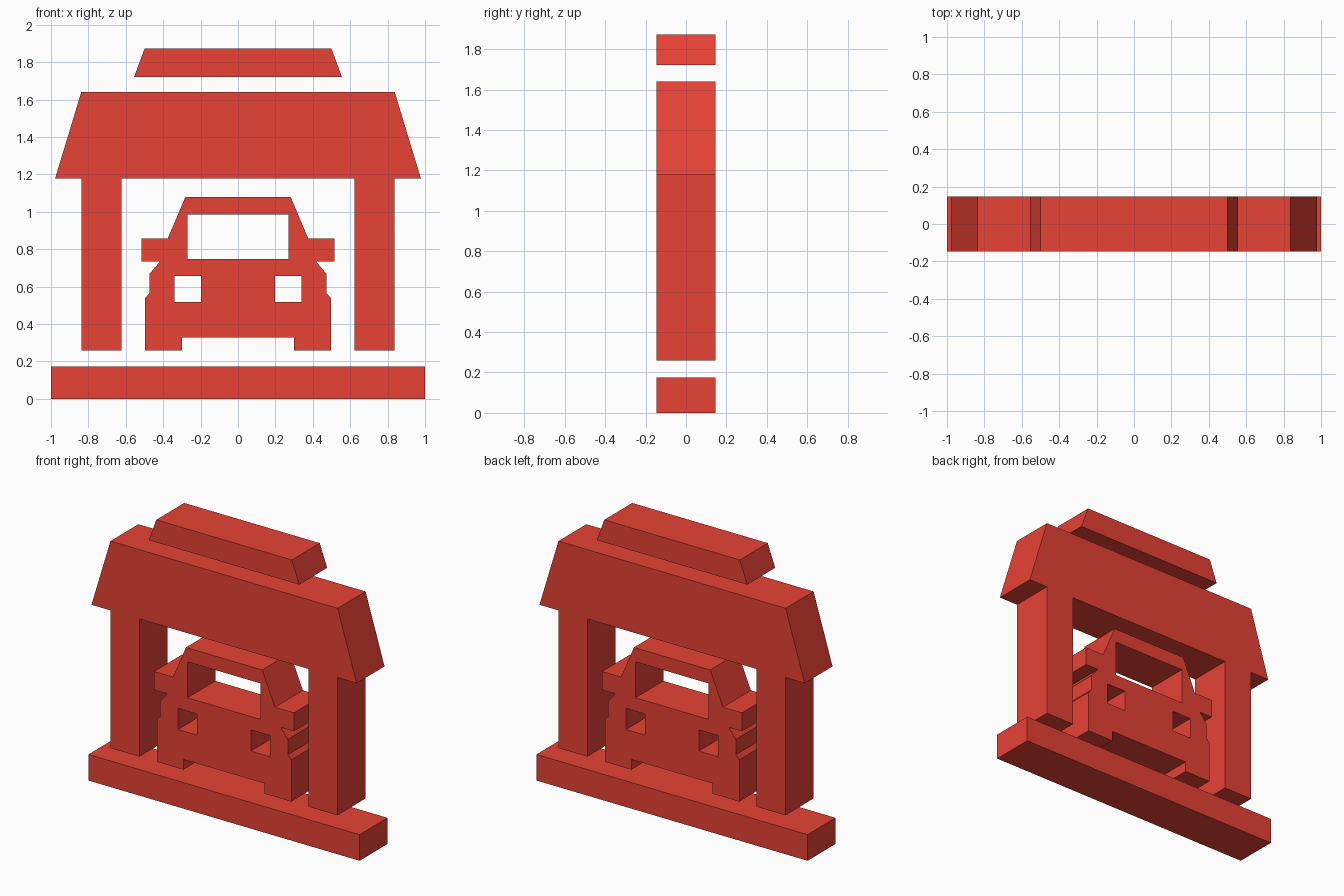
import bpy, math

if "Cube" in bpy.data.objects:
    bpy.data.objects.remove(bpy.data.objects["Cube"])

DEPTH = 0.147  # half thickness of every slab

red = bpy.data.materials.new("red")
red.diffuse_color = (0.823, 0.056, 0.036, 1.0)
red.use_nodes = True
red.node_tree.nodes["Principled BSDF"].inputs["Base Color"].default_value = red.diffuse_color


def mirrored(half):
    """Complete a right-hand outline (bottom to top) with its mirror image."""
    return half + [(-x, z) for x, z in reversed(half)]


def rect(x0, x1, z0, z1):
    return [(x0, z0), (x1, z0), (x1, z1), (x0, z1)]


def slab(name, *loops):
    """Extrude an outline, with optional holes, through the depth."""
    curve = bpy.data.curves.new(name, 'CURVE')
    curve.dimensions = '2D'
    curve.fill_mode = 'BOTH'
    curve.extrude = DEPTH
    for loop in loops:
        spline = curve.splines.new('POLY')
        spline.points.add(len(loop) - 1)
        for p, (x, z) in zip(spline.points, loop):
            p.co = (x, z, 0, 1)
        spline.use_cyclic_u = True
    curve.materials.append(red)
    ob = bpy.data.objects.new(name, curve)
    ob.rotation_euler.x = math.pi / 2
    bpy.context.collection.objects.link(ob)
    bpy.ops.object.select_all(action='DESELECT')
    ob.select_set(True)
    bpy.context.view_layer.objects.active = ob
    bpy.ops.object.convert(target='MESH')
    ob = bpy.context.view_layer.objects.active
    bpy.ops.object.transform_apply(location=False, rotation=True, scale=False)
    bpy.ops.object.shade_flat()
    return ob


# ground bar and roof cap
slab("base", rect(-1, 1, 0, 0.174))
slab("roof_cap", mirrored([(0.555, 1.722), (0.5, 1.872)]))

# garage: two posts carrying the sloped roof
slab("garage", mirrored([(0.624, 1.178), (0.624, 0.26), (0.838, 0.26),
                         (0.838, 1.178), (0.978, 1.178), (0.838, 1.64)]))

# car front with mirrors, wheels, windscreen and headlight openings
body = mirrored([(0.3, 0.328), (0.3, 0.26), (0.496, 0.26), (0.496, 0.538),
                 (0.472, 0.567), (0.472, 0.669), (0.418, 0.734),
                 (0.516, 0.734), (0.516, 0.857), (0.376, 0.857),
                 (0.281, 1.08)])
slab("car", body,
     rect(-0.27, 0.27, 0.747, 0.987),
     rect(0.198, 0.34, 0.517, 0.658),
     rect(-0.34, -0.198, 0.517, 0.658))
